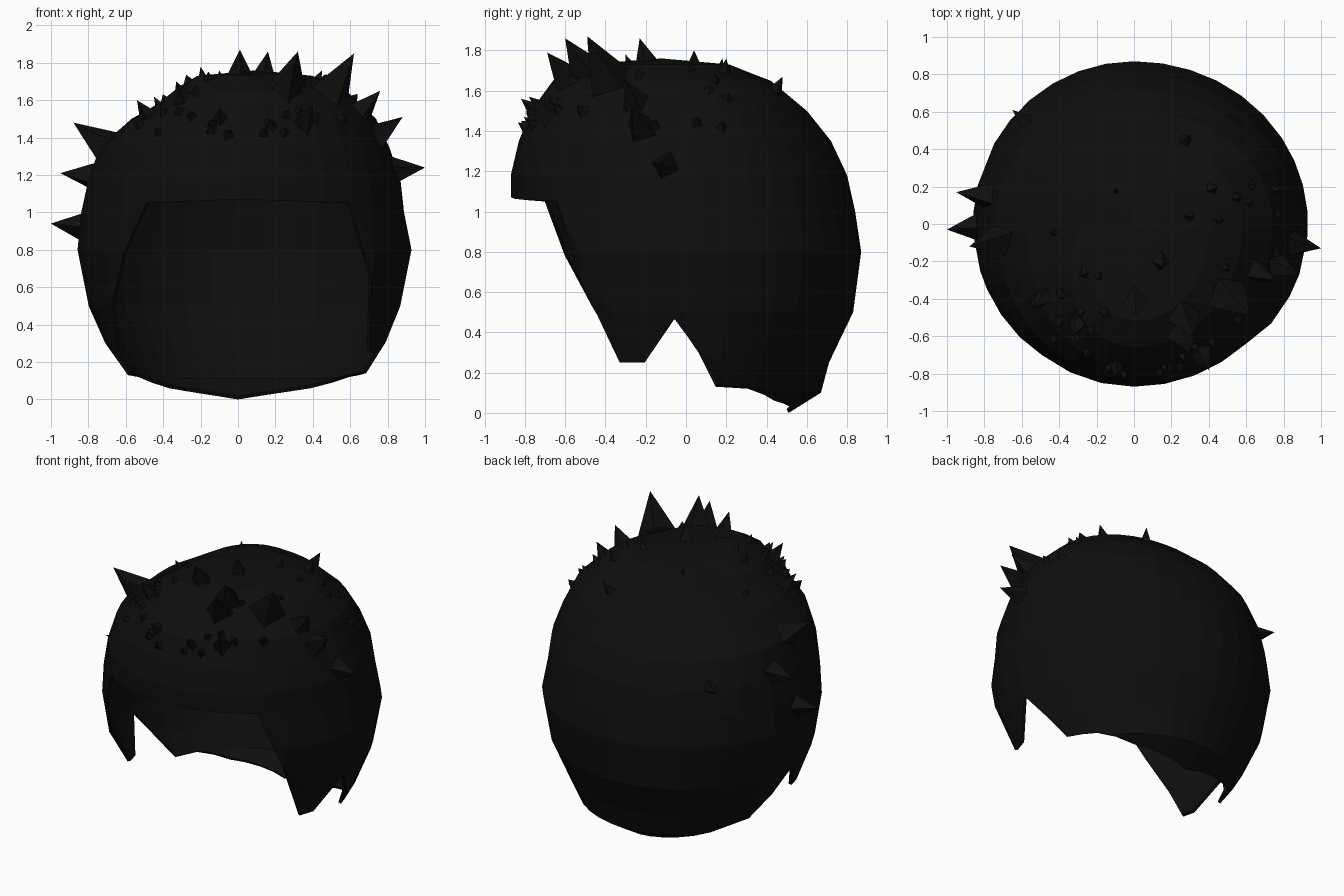
import bpy, bmesh, math, random
from mathutils import Vector

if "Cube" in bpy.data.objects:
    bpy.data.objects.remove(bpy.data.objects["Cube"])

random.seed(4)
black = bpy.data.materials.new("soft black")
black.diffuse_color = (0.0045, 0.0045, 0.0045, 1)
black.use_nodes = True
black.node_tree.nodes["Principled BSDF"].inputs["Base Color"].default_value = black.diffuse_color

# Radii of the hair shell at each height, seen toward four directions
LEVELS = [1.73, 1.65, 1.5, 1.35, 1.18, 1.0, 0.8, 0.5, 0.25, 0.1, 0.0]
RIGHT = [.40, .58, .74, .81, .87, .89, .93, .87, .77, .68, .50]
BACK = [.20, .42, .60, .72, .80, .84, .87, .83, .71, .67, .51]
LEFT = [.10, .30, .57, .74, .80, .84, .86, .80, .69, .58, .45]
FRONT = [.52, .66, .77, .83, .87, .87, .86, .84, .82, .70, .60]
SIDES = [RIGHT, BACK, LEFT, FRONT]

# Lower hem: (azimuth in degrees, height); side locks, notches and fringe
HEM = [(-90, 1.07), (-47, 1.05), (-25, .25), (-17, .25), (-4, .47), (13, .14),
       (30, .12), (50, .06), (90, 0), (130, .06), (150, .12), (166, .13),
       (184, .47), (197, .25), (204, .25), (235, 1.05), (270, 1.07)]


def radius(az, z):
    k = min(range(len(LEVELS) - 1), key=lambda i: 0 if LEVELS[i] >= z >= LEVELS[i + 1] else 1)
    f = (LEVELS[k] - z) / (LEVELS[k] - LEVELS[k + 1])
    q = (az % 360) / 90
    w = math.sin((q % 1) * math.pi / 2) ** 2
    a, b = SIDES[int(q) % 4], SIDES[(int(q) + 1) % 4]
    r = [a[i] * (1 - w) + b[i] * w for i in (k, k + 1)]
    return r[0] * (1 - f) + r[1] * f


def on_shell(az, z):
    r = radius(az, z)
    return Vector((r * math.cos(math.radians(az)), r * math.sin(math.radians(az)), z))


def finish(bm, name):
    bmesh.ops.remove_doubles(bm, verts=bm.verts, dist=0.0005)
    bmesh.ops.recalc_face_normals(bm, faces=bm.faces)
    me = bpy.data.meshes.new(name)
    bm.to_mesh(me)
    bm.free()
    me.materials.append(black)
    ob = bpy.data.objects.new(name, me)
    bpy.context.collection.objects.link(ob)
    return ob


# Hair shell: columns around the head, each stopped at the hem
columns = []
for (a0, h0), (a1, h1) in zip(HEM, HEM[1:]):
    n = max(1, round((a1 - a0) / 11))
    columns += [(a0 + (a1 - a0) * i / n, h0 + (h1 - h0) * i / n) for i in range(n)]
bm = bmesh.new()
crown = bm.verts.new((0.1, -0.12, 1.76))
rings = [[bm.verts.new(on_shell(az, max(z, hem))) for z in LEVELS] for az, hem in columns]
for i, col in enumerate(rings):
    nxt = rings[(i + 1) % len(rings)]
    bm.faces.new((crown, col[0], nxt[0]))
    for k in range(len(LEVELS) - 1):
        bm.faces.new((col[k], col[k + 1], nxt[k + 1], nxt[k]))
bmesh.ops.dissolve_degenerate(bm, dist=0.0005, edges=bm.edges)
shell = finish(bm, "hair_shell")
thick = shell.modifiers.new("thickness", "SOLIDIFY")
thick.thickness = 0.02
thick.offset = -1

# Spiky tufts: four-sided points whose roots sink into the shell
TIPS = [(-1, -.03, .94), (-.95, .17, 1.21), (-.88, -.12, 1.48), (1, -.13, 1.24),
        (.88, -.27, 1.51), (.76, -.3, 1.65), (.62, -.49, 1.85), (.32, -.6, 1.86),
        (.01, -.49, 1.87), (.16, -.23, 1.86), (-.2, -.3, 1.78), (-.33, -.6, 1.7),
        (-.54, -.45, 1.6), (-.45, -.05, 1.62), (.32, .04, 1.8), (.45, .2, 1.76),
        (.3, .48, 1.67), (-.65, .61, 1.2), (.3, -.69, 1.79), (-.1, -.82, 1.56),
        (.4, -.78, 1.57), (-.1, .18, 1.76)]


def tuft(bm, tip, length, width):
    tip = Vector(tip)
    axis = (tip - Vector((0, 0.05, 0.85 if tip.z > 1.3 else tip.z - 0.1))).normalized()
    root = tip - axis * length
    u = axis.orthogonal().normalized()
    v = axis.cross(u)
    turn = random.uniform(0, math.pi)
    ring = [bm.verts.new(root + (u * math.cos(turn + j * math.pi / 2)
                                 + v * math.sin(turn + j * math.pi / 2)) * width)
            for j in range(4)]
    top = bm.verts.new(tip)
    for j in range(4):
        bm.faces.new((ring[j], ring[(j + 1) % 4], top))


bm = bmesh.new()
for t in TIPS:
    tuft(bm, t, 0.27, 0.12)
finish(bm, "large_tufts")

# Smaller tufts scattered over the crown and front
bm = bmesh.new()
for _ in range(34):
    az = random.uniform(-150, 20)
    p = on_shell(az, random.uniform(1.42, 1.72))
    out = (p - Vector((0, 0, 1))).normalized()
    tuft(bm, p + out * 0.04, 0.16, 0.11)
finish(bm, "small_tufts")
